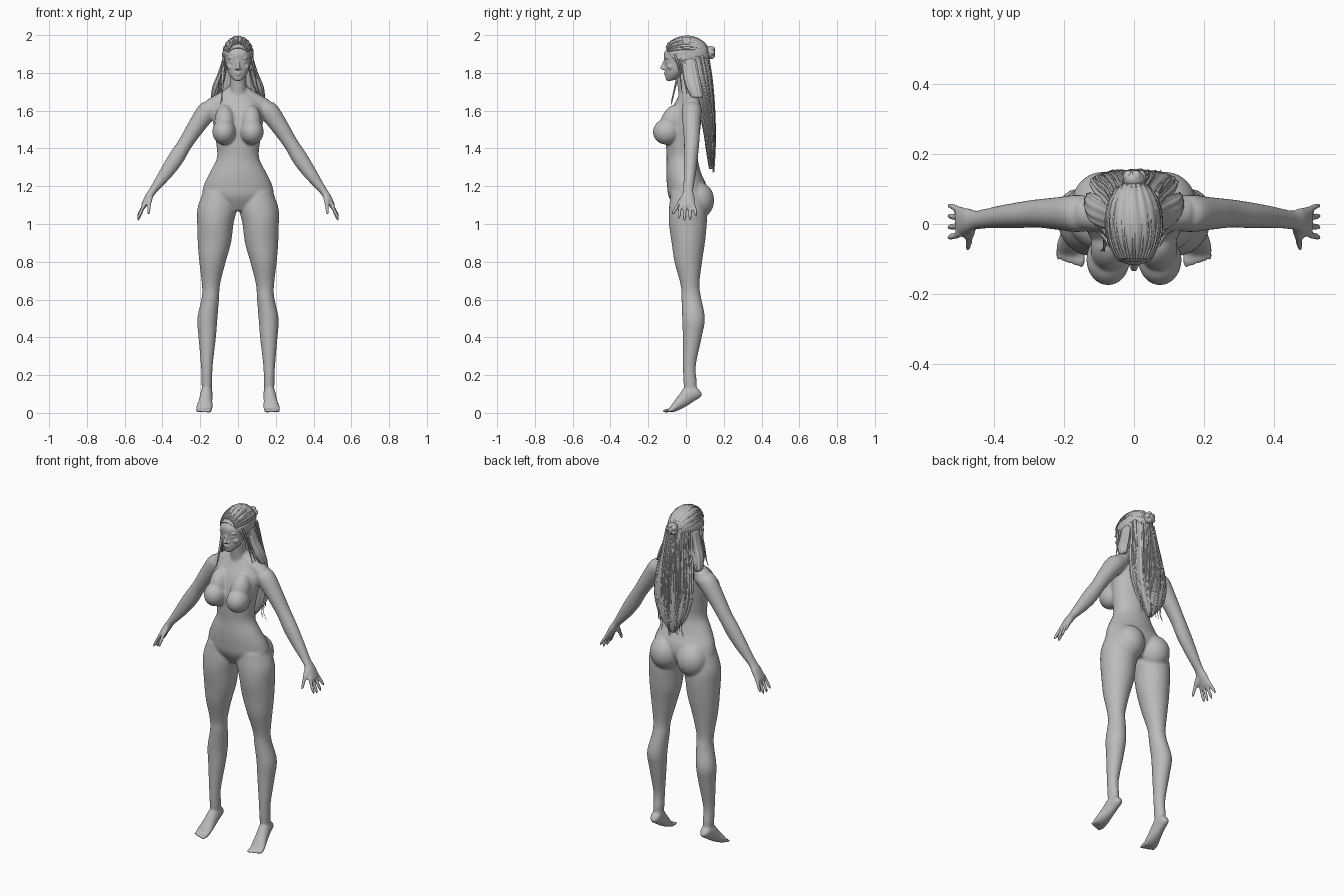
import bpy, bmesh, math, random
from mathutils import Vector, Matrix

random.seed(4)
old = bpy.data.objects.get("Cube")
if old:
    bpy.data.objects.remove(old)

grey = bpy.data.materials.new("plain grey")
grey.use_nodes = True
tone = (0.5, 0.5, 0.5, 1)
grey.diffuse_color = tone
grey.node_tree.nodes["Principled BSDF"].inputs["Base Color"].default_value = tone


def spline_rows(rows, steps):
    """Catmull-Rom interpolation through rows of numbers."""
    pts = [Vector(r) for r in rows]
    pts = [pts[0] * 2 - pts[1]] + pts + [pts[-1] * 2 - pts[-2]]
    out = []
    for p, a, b, n in zip(pts, pts[1:], pts[2:], pts[3:]):
        for i in range(steps):
            t = i / steps
            out.append(a + (b - p) * (t / 2) + (p * 2 - a * 5 + b * 4 - n) * (t * t / 2)
                       + (a * 3 - p - b * 3 + n) * (t ** 3 / 2))
    return out + [pts[-2]]


def tube(bm, rows, normal=(0, 0, 1), sides=32, steps=5, waves=0, ripple=0.0):
    """Closed loft through rows of x, y, z, width radius, depth radius."""
    n = Vector(normal).normalized()
    u = Vector((0, 1, 0)).cross(n).normalized()
    v = n.cross(u)
    rings = []
    for r in spline_rows(rows, steps):
        ring = []
        for i in range(sides):
            t = math.tau * i / sides
            k = 1 + ripple * math.sin(waves * t)
            ring.append(bm.verts.new(Vector(r[:3]) + u * (r[3] * k * math.cos(t))
                                     + v * (r[4] * k * math.sin(t))))
        rings.append(ring)
    for lo, hi in zip(rings, rings[1:]):
        for i in range(sides):
            j = (i + 1) % sides
            bm.faces.new((lo[i], lo[j], hi[j], hi[i]))
    bm.faces.new(rings[0][::-1])
    bm.faces.new(rings[-1])


def ball(bm, centre, radii, tilt=0.0):
    m = (Matrix.Translation(centre) @ Matrix.Rotation(tilt, 4, 'X')
         @ Matrix.Diagonal((*radii, 1)))
    bmesh.ops.create_uvsphere(bm, u_segments=32, v_segments=20, radius=1, matrix=m)


def digit(bm, start, end, r):
    """Finger or toe with a rounded tip."""
    a, b = Vector(start), Vector(end)
    rows = [(*a.lerp(b, t), r * k, r * k) for t, k in ((0, 1), (.5, 1), (.85, .85), (1, .4))]
    tube(bm, rows, b - a, sides=12, steps=3)


def finish(name, bm, voxel=0.0, smooth=0):
    bmesh.ops.recalc_face_normals(bm, faces=bm.faces)
    me = bpy.data.meshes.new(name)
    bm.to_mesh(me)
    bm.free()
    me.materials.append(grey)
    me.shade_smooth()
    ob = bpy.data.objects.new(name, me)
    bpy.context.collection.objects.link(ob)
    if voxel:
        mod = ob.modifiers.new("blend", 'REMESH')
        mod.mode = 'VOXEL'
        mod.voxel_size = voxel
        mod.use_smooth_shade = True
        mod = ob.modifiers.new("soften", 'SMOOTH')
        mod.factor = 0.5
        mod.iterations = smooth
    return ob


# Body: torso, neck, limbs, hands and feet fused into one skin
bm = bmesh.new()
torso = [(.01, 1.07, .08, .06), (.01, 1.14, .18, .1), (.005, 1.2, .182, .105),
         (-.012, 1.27, .15, .092), (-.02, 1.35, .112, .082), (-.02, 1.43, .116, .086),
         (-.012, 1.52, .13, .09), (.002, 1.6, .135, .082), (.012, 1.66, .105, .06),
         (.015, 1.7, .055, .045)]
tube(bm, [(0, *r) for r in torso], sides=48)
tube(bm, [(0, .015, 1.63, .065, .055), (0, .005, 1.7, .045, .046), (0, -.01, 1.8, .043, .045)])
leg = [(.1, .01, 1.17, .085, .09), (.111, .01, 1.08, .104, .1), (.12, .01, 1, .096, .1),
       (.125, .012, .9, .088, .088), (.135, .012, .8, .07, .073), (.143, .021, .68, .048, .05),
       (.146, .028, .61, .046, .052), (.162, .04, .5, .053, .06), (.163, .033, .4, .046, .05),
       (.165, .018, .25, .031, .034), (.165, .022, .16, .028, .035), (.165, .025, .1, .025, .03)]
foot = [(.165, .078, .11, .014, .016), (.165, .058, .112, .027, .035), (.167, .02, .1, .032, .045),
        (.172, -.02, .064, .036, .036), (.178, -.06, .03, .043, .023), (.18, -.082, .014, .042, .012)]
arm = [(.115, .03, 1.63, .04, .045), (.16, .03, 1.6, .053, .053), (.222, .03, 1.515, .046, .046),
       (.28, .03, 1.425, .039, .04), (.33, .025, 1.345, .042, .037), (.385, .02, 1.265, .035, .032),
       (.448, .012, 1.18, .021, .027), (.475, .01, 1.14, .02, .036), (.503, .008, 1.09, .014, .042)]
for s in (1, -1):
    def side(rows):
        return [(r[0] * s, *r[1:]) for r in rows]
    tube(bm, side(leg))
    tube(bm, side(foot), (0, -.85, -.5))
    tube(bm, side(arm), (.6 * s, 0, -.8))
    # shoulder slope and collarbone
    tube(bm, side([(.02, .02, 1.7, .04, .04), (.08, .025, 1.665, .035, .045),
                   (.15, .03, 1.62, .04, .045)]), (s, 0, -.4))
    # chest and seat
    ball(bm, (.074 * s, -.102, 1.488), (.062, .073, .068))
    ball(bm, (.07 * s, -.07, 1.545), (.054, .062, .09), -.4)
    ball(bm, (.088 * s, .057, 1.125), (.09, .092, .1))
    # fingers, thumb and toes
    for i in range(4):
        y = .04 - .023 * i
        drop = (1.04, 1.02, 1.015, 1.025)[i]
        digit(bm, (.495 * s, y, 1.105), (.532 * s, y * 1.4, drop), .0095)
    digit(bm, (.463 * s, -.005, 1.15), (.472 * s, -.045, 1.1), .014)
    digit(bm, (.47 * s, -.04, 1.105), (.475 * s, -.073, 1.05), .01)
    for i in range(5):
        x = .148 + .0168 * i
        digit(bm, (x * s, -.07, .016), ((x + .003) * s, -.124 + .005 * i, .009), .0105 - .0007 * i)
finish("body", bm, .0068, 4)

# Head: skull, jaw and features
bm = bmesh.new()
ball(bm, (0, -.01, 1.895), (.073, .1, .088))
face = [(-.09, 1.758, .014, .012), (-.078, 1.768, .028, .029), (-.06, 1.795, .049, .05),
        (-.05, 1.825, .06, .061), (-.047, 1.86, .066, .067), (-.043, 1.905, .069, .073),
        (-.03, 1.95, .05, .055)]
tube(bm, [(0, *r) for r in face])
tube(bm, [(0, -.108, 1.872, .007, .008), (0, -.118, 1.845, .008, .01),
          (0, -.123, 1.824, .011, .013), (0, -.113, 1.815, .008, .006)], sides=16)
ball(bm, (0, -.106, 1.8), (.018, .012, .0055))
ball(bm, (0, -.103, 1.79), (.016, .012, .006))
for s in (1, -1):
    ball(bm, (.011 * s, -.112, 1.822), (.007, .01, .006))
    ball(bm, (.028 * s, -.099, 1.858), (.014, .009, .008))
    ball(bm, (.03 * s, -.1, 1.877), (.024, .01, .005))
    ball(bm, (.04 * s, -.08, 1.832), (.02, .02, .016))
    ball(bm, (.07 * s, -.008, 1.842), (.012, .019, .033), .25)
finish("head", bm, .0042, 2)

# Hair cap: grooved shell swept back from the hairline
bm = bmesh.new()
bmesh.ops.create_uvsphere(bm, u_segments=112, v_segments=40, radius=1)
for v in bm.verts:
    k = 1 + .018 * math.sin(22 * math.atan2(v.co.x, abs(v.co.z) + .15) + 2 * v.co.y)
    v.co = Vector((v.co.x * .083 * k, v.co.y * .122 * k + .004, v.co.z * .102 * k + 1.894))
bmesh.ops.bisect_plane(bm, geom=bm.verts[:] + bm.edges[:] + bm.faces[:], clear_outer=True,
                       plane_co=(0, -.105, 1.93), plane_no=(0, -.8, -.55))
cap = finish("hair_cap", bm)
shell = cap.modifiers.new("thickness", 'SOLIDIFY')
shell.thickness = .008

# Long hair falling down the back, with side sweeps over the shoulders
bm = bmesh.new()
fall = [(.05, 1.89, .072, .065), (.07, 1.8, .085, .062), (.088, 1.7, .105, .055),
        (.108, 1.6, .12, .042), (.122, 1.5, .122, .032), (.13, 1.4, .095, .025),
        (.132, 1.34, .055, .018), (.13, 1.29, .015, .008)]
tube(bm, [(0, *r) for r in fall], sides=120, waves=20, ripple=.035)
for s in (1, -1):
    tube(bm, [(.066 * s, .015, 1.88, .014, .035), (.085 * s, .025, 1.8, .02, .04),
              (.108 * s, .04, 1.73, .026, .04), (.128 * s, .06, 1.67, .015, .03)],
         sides=60, waves=10, ripple=.06)
finish("long_hair", bm)

# Gathered bun at the back of the head
bm = bmesh.new()
ball(bm, (0, .128, 1.908), (.032, .026, .034))
for i in range(5):
    t = math.tau * i / 5
    ball(bm, (.02 * math.cos(t), .135, 1.908 + .02 * math.sin(t)), (.015, .018, .015))
finish("hair_bun", bm)

# Loose strands
curve = bpy.data.curves.new("hair_strands", 'CURVE')
curve.dimensions = '3D'
curve.bevel_depth = .005
curve.bevel_resolution = 1
curve.resolution_u = 3
curve.use_fill_caps = True
curve.materials.append(grey)


def strand(points, width=1.0):
    sp = curve.splines.new('NURBS')
    sp.points.add(len(points) - 1)
    for i, (p, q) in enumerate(zip(sp.points, points)):
        p.co = (*q, 1)
        p.radius = width * (1 - .8 * (i / (len(points) - 1)) ** 2)
    sp.use_endpoint_u = True
    sp.order_u = 4


for i in range(40):
    a = random.uniform(-1.25, 1.25)
    stop = random.randint(5, 7)
    strand([(rx * math.sin(a) + random.uniform(-.006, .006), y + ry * math.cos(a) * 1.02, z)
            for y, z, rx, ry in fall[:stop]] +
           [(.085 * math.sin(a) + random.uniform(-.01, .01), .135 + random.uniform(0, .02),
             fall[stop - 1][1] - random.uniform(.03, .07))], random.uniform(.6, 1.3))
for i in range(17):
    a = (i - 8) / 8 * 1.25
    strand([(.086 * math.sin(a) * math.cos(t), .004 + .124 * math.sin(t),
             1.894 + .103 * math.cos(a) * math.cos(t)) for t in (-.95, -.6, -.2, .3, .8, 1.2)], .9)
for s in (1, -1):
    for j in range(3):
        strand([(.07 * s, -.06 + j * .02, 1.9), (.086 * s, -.03 + j * .015, 1.83),
                (.092 * s, -.03 + j * .02, 1.76), (.112 * s, -.02 + j * .025, 1.69)], 1.2)
for j in range(3):
    strand([(-.075, -.03, 1.86), (-.084, -.045, 1.78), (-.075 - j * .006, -.06, 1.71),
            (-.094 + j * .005, -.078, 1.63 + j * .01)], 1.4)
strands = bpy.data.objects.new("hair_strands", curve)
bpy.context.collection.objects.link(strands)
